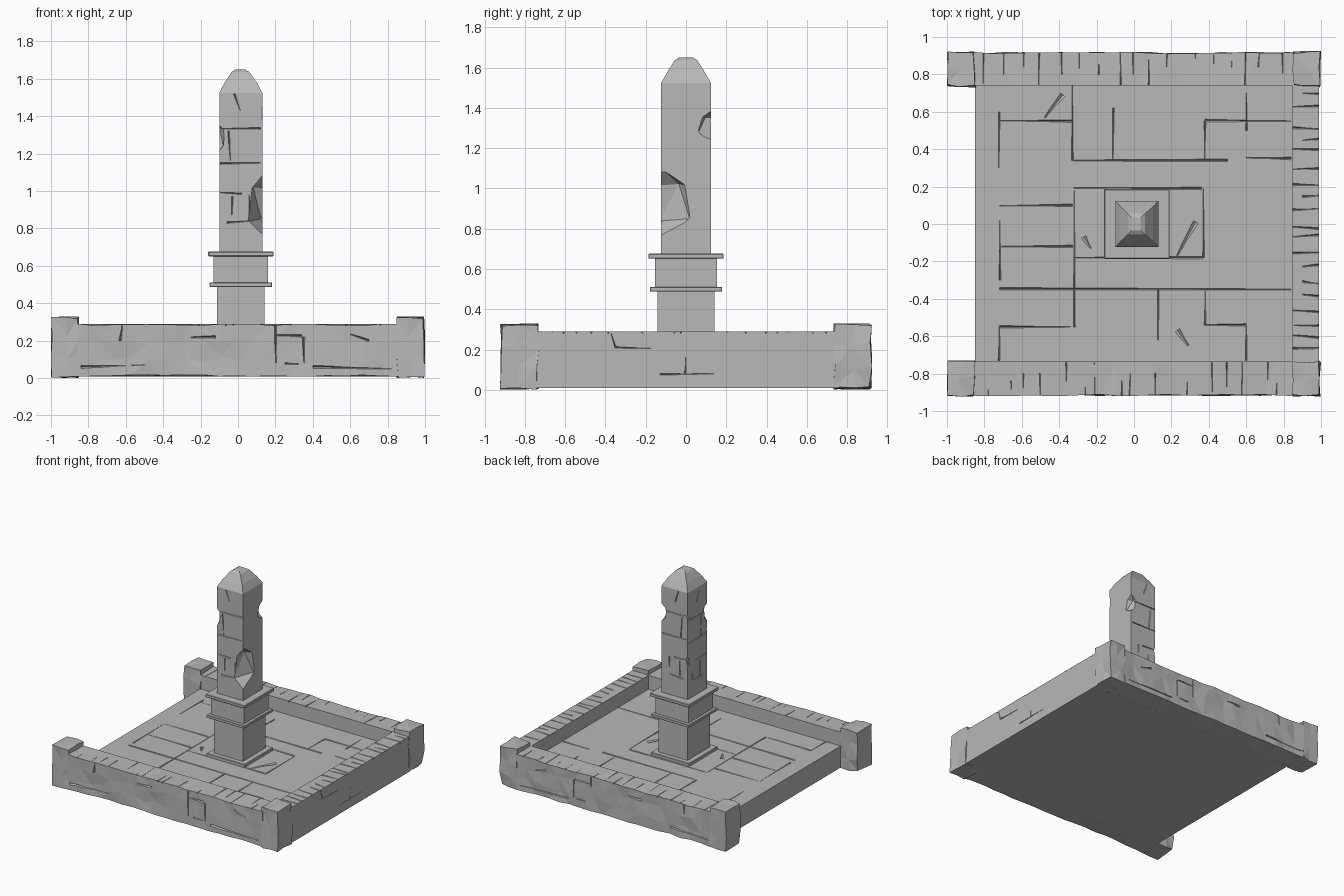
import bpy, bmesh, random
from mathutils import Vector, Matrix

random.seed(7)
if "Cube" in bpy.data.objects:
    bpy.data.objects.remove(bpy.data.objects["Cube"], do_unlink=True)

stone = bpy.data.materials.new("grey_stone")
stone.use_nodes = True
GREY = (0.48, 0.48, 0.48, 1)
stone.diffuse_color = GREY
stone.node_tree.nodes["Principled BSDF"].inputs["Base Color"].default_value = GREY


def finish(name, bm):
    bmesh.ops.recalc_face_normals(bm, faces=bm.faces)
    mesh = bpy.data.meshes.new(name)
    bm.to_mesh(mesh)
    bm.free()
    mesh.materials.append(stone)
    obj = bpy.data.objects.new(name, mesh)
    bpy.context.collection.objects.link(obj)
    return obj


def add_box(bm, lo, hi):
    lo, hi = Vector(lo), Vector(hi)
    matrix = Matrix.Translation((lo + hi) / 2) @ Matrix.Diagonal((*(hi - lo), 1))
    return bmesh.ops.create_cube(bm, size=1, matrix=matrix)["verts"]


def add_crack(bm, start, end, normal, width=.012, depth=.012):
    """Wedge-shaped groove along a line on a face, narrowing to a random end."""
    start, end, normal = Vector(start), Vector(end), Vector(normal)
    across = (end - start).cross(normal).normalized()
    start += across * random.uniform(-.004, .004)
    ends = [1, random.uniform(.2, .6)]
    random.shuffle(ends)
    sections = []
    for point, size in zip((start, end), ends):
        half = across * width * size
        top = point + normal * .012
        sections.append([bm.verts.new(p) for p in
                         (top - half, top + half, point - normal * depth * size)])
    for i in range(3):
        j = (i + 1) % 3
        bm.faces.new((sections[0][i], sections[0][j], sections[1][j], sections[1][i]))
    bm.faces.new(sections[0])
    bm.faces.new(sections[1])


def box(name, lo, hi, bevel=0.0):
    bm = bmesh.new()
    add_box(bm, lo, hi)
    if bevel:
        bmesh.ops.bevel(bm, geom=bm.edges[:], offset=bevel, segments=1, affect="EDGES")
    return finish(name, bm)


def rough_box(name, lo, hi, steps, rule, amount):
    """Box split into a grid, with the chosen skin vertices worn inwards."""
    bm = bmesh.new()
    add_box(bm, lo, hi)
    for axis, count in enumerate(steps):
        normal = Vector([float(i == axis) for i in range(3)])
        for k in range(1, count):
            at = normal * (lo[axis] + (hi[axis] - lo[axis]) * k / count)
            bmesh.ops.bisect_plane(bm, geom=bm.verts[:] + bm.edges[:] + bm.faces[:],
                                   plane_co=at, plane_no=normal)
    centre = (Vector(lo) + Vector(hi)) / 2
    for v in bm.verts:
        if rule(v.co):
            skins = [min(abs(v.co[i] - lo[i]), abs(v.co[i] - hi[i])) < 1e-4 for i in range(3)]
            for i in range(3):
                if skins[i]:
                    wear = amount * (1.5 if sum(skins) == 3 else 1)
                    v.co[i] += (1 if v.co[i] < centre[i] else -1) * random.uniform(0, wear)
                else:
                    v.co[i] += random.uniform(-.02, .02)
    bmesh.ops.triangulate(bm, faces=bm.faces[:])
    return finish(name, bm)


def carve(obj, bm):
    cutter = finish("cutter", bm)
    cutter.hide_render = True
    mod = obj.modifiers.new("carve", "BOOLEAN")
    mod.operation, mod.solver, mod.object = "DIFFERENCE", "EXACT", cutter
    mod.use_self = True
    bpy.context.view_layer.objects.active = obj
    bpy.ops.object.modifier_apply(modifier=mod.name)
    bpy.data.objects.remove(cutter, do_unlink=True)


# Paved floor with carved joints between the slabs
FLOOR, WALL, POST = 0.18, 0.29, 0.33
UP = (0, 0, 1)
floor = box("paved_floor", (-0.85, -0.74, 0.008), (0.86, 0.75, FLOOR))
rows = [(.55, -.72, -.33), (.55, .38, .84), (.34, -.32, .5), (.35, .6, .84),
        (.19, -.32, .36), (.1, -.72, -.33), (-.12, -.72, -.33), (-.18, -.32, .37),
        (-.35, -.72, .84), (-.55, -.72, -.34), (-.54, .38, .6)]
columns = [(-.33, .34, .74), (-.11, .34, .62), (-.32, -.55, .18), (.37, -.18, .19),
           (.38, .34, .55), (.6, .5, .7), (.6, -.73, -.54), (.13, -.62, -.35),
           (.38, -.54, -.35), (-.72, .3, .6), (-.72, -.3, .1), (-.72, -.73, -.55)]
joints = bmesh.new()
for y, a, b in rows:
    add_crack(joints, (a, y, FLOOR), (b, y, FLOOR), UP, .014)
for x, a, b in columns:
    add_crack(joints, (x, a, FLOOR), (x, b, FLOOR), UP, .01)
for x, y, dx, dy in [(.28, -.08, .05, .09), (-.43, .63, .05, .06),
                     (.26, -.61, .03, -.04), (-.25, -.1, .02, -.03)]:
    add_crack(joints, (x - dx, y - dy, FLOOR), (x + dx, y + dy, FLOOR), UP, .03)
carve(floor, joints)

# Front and back walls: faceted outer faces, cracked tops
for name, side, inner in (("front_wall", -1, .735), ("back_wall", 1, .74)):
    ys = sorted((side * inner, side * .92))
    wall = rough_box(name, (-.86, ys[0], .008), (.86, ys[1], WALL), (18, 1, 3),
                     lambda c: abs(c.y) > .9 and abs(c.x) < .85, .01)
    cracks = bmesh.new()
    for k in range(17):
        x = -.78 + k * .098 + random.uniform(-.03, .03)
        outer, reach = side * .92, side * random.choice((.08, .12, .18))
        add_crack(cracks, (x, outer, WALL), (x, outer - reach, WALL), UP, .008)
    face, out = side * .914, (0, side, 0)
    for x0, z0, x1, z1 in ((.2, .08, .2, .28), (.2, .225, .34, .225), (.35, .08, .35, .22),
                           (.25, .075, .33, .075), (-.84, .06, -.5, .07), (-.63, .2, -.62, .28),
                           (-.25, .22, -.12, .22), (.6, .23, .7, .2), (.4, .06, .82, .05)):
        add_crack(cracks, (x0, face, z0), (x1, face, z1), out)
    carve(wall, cracks)

# Smooth side wall with a row of worn top joints
side_wall = box("left_wall", (.845, -.76, .008), (.99, .76, WALL))
cracks = bmesh.new()
for k in range(19):
    y = -.68 + k * .076 + random.uniform(-.02, .02)
    add_crack(cracks, (.85 + random.choice((0, 0, .05)), y, WALL),
              (1, y + random.uniform(-.012, .012), WALL), UP)
for y0, z0, y1, z1 in ((-.13, .075, .14, .08), (-.37, .28, -.35, .21),
                       (-.35, .21, -.15, .205), (0, .08, 0, .18)):
    add_crack(cracks, (.99, y0, z0), (.99, y1, z1), (1, 0, 0), .008)
carve(side_wall, cracks)

# Worn corner posts
for sx, sy, name in ((-1, -1, "front_right_post"), (1, -1, "front_left_post"),
                     (-1, 1, "back_right_post"), (1, 1, "back_left_post")):
    xs, ys = sorted((sx * .845, sx)), sorted((sy * .73, sy * .925))
    rough_box(name, (xs[0], ys[0], 0), (xs[1], ys[1], POST), (2, 2, 3),
              lambda c: True, .011)

# Stepped pedestal
CX = .015
for name, hx, hy, z0, z1, bevel in (
        ("base_plate", .17, .18, .16, .203, .004),
        ("lower_pedestal", .128, .142, .17, .49, 0),
        ("lower_collar", .168, .18, .487, .51, .003),
        ("upper_pedestal", .145, .155, .5, .66, 0),
        ("upper_collar", .175, .187, .651, .676, .004)):
    box(name, (CX - hx, -hy, z0), (CX + hx, hy, z1), bevel)

# Obelisk shaft with a blunt tapered cap
bm = bmesh.new()
rings = []
for z, hx, hy, shift in ((.66, .115, .123, 0), (1.525, .115, .123, 0),
                         (1.58, .086, .092, 0), (1.637, .046, .056, -.002),
                         (1.65, .025, .035, -.004)):
    rings.append([bm.verts.new((CX + shift + sx * hx, sy * hy, z))
                  for sx, sy in ((-1, -1), (1, -1), (1, 1), (-1, 1))])
for low, high in zip(rings, rings[1:]):
    for i in range(4):
        j = (i + 1) % 4
        bm.faces.new((low[i], low[j], high[j], high[i]))
bm.faces.new(rings[0])
bm.faces.new(rings[-1])
shaft = finish("obelisk_shaft", bm)

# Broken corners of the shaft
chips = bmesh.new()
for x, y, z, sx, sy, sz in ((.15, -.13, .93, .1, .17, .19), (.14, .14, 1.31, .06, .085, .09),
                            (-.12, -.14, 1.28, .06, .07, .1), (-.12, .13, .98, .03, .04, .07),
                            (.145, -.14, 1.43, .025, .03, .09)):
    matrix = Matrix.Translation((x, y, z)) @ Matrix.Diagonal((sx, sy, sz, 1))
    blob = bmesh.ops.create_icosphere(chips, subdivisions=1, radius=1, matrix=matrix)
    for v in blob["verts"]:
        v.co += Vector([random.uniform(-.008, .008) for _ in range(3)])
carve(shaft, chips)

# Block joints on the front, back and right faces of the shaft
seams = bmesh.new()
for x0, z0, x1, z1 in ((-.1, 1.33, .12, 1.335), (-.1, 1.15, .12, 1.15), (-.1, .99, .02, .985),
                       (-.06, .835, .06, .84), (-.04, 1.16, -.05, 1.32), (.06, .85, .06, .98),
                       (-.03, .85, -.03, .97), (.01, 1.43, -.02, 1.52)):
    for side in (-1, 1):
        y = side * .123
        add_crack(seams, (x0, y, z0), (x1, y, z1), (0, side, 0), .01)
    left = CX - .115
    add_crack(seams, (left, x0, z0 - .03), (left, x1, z1 - .03), (-1, 0, 0), .01)
carve(shaft, seams)
